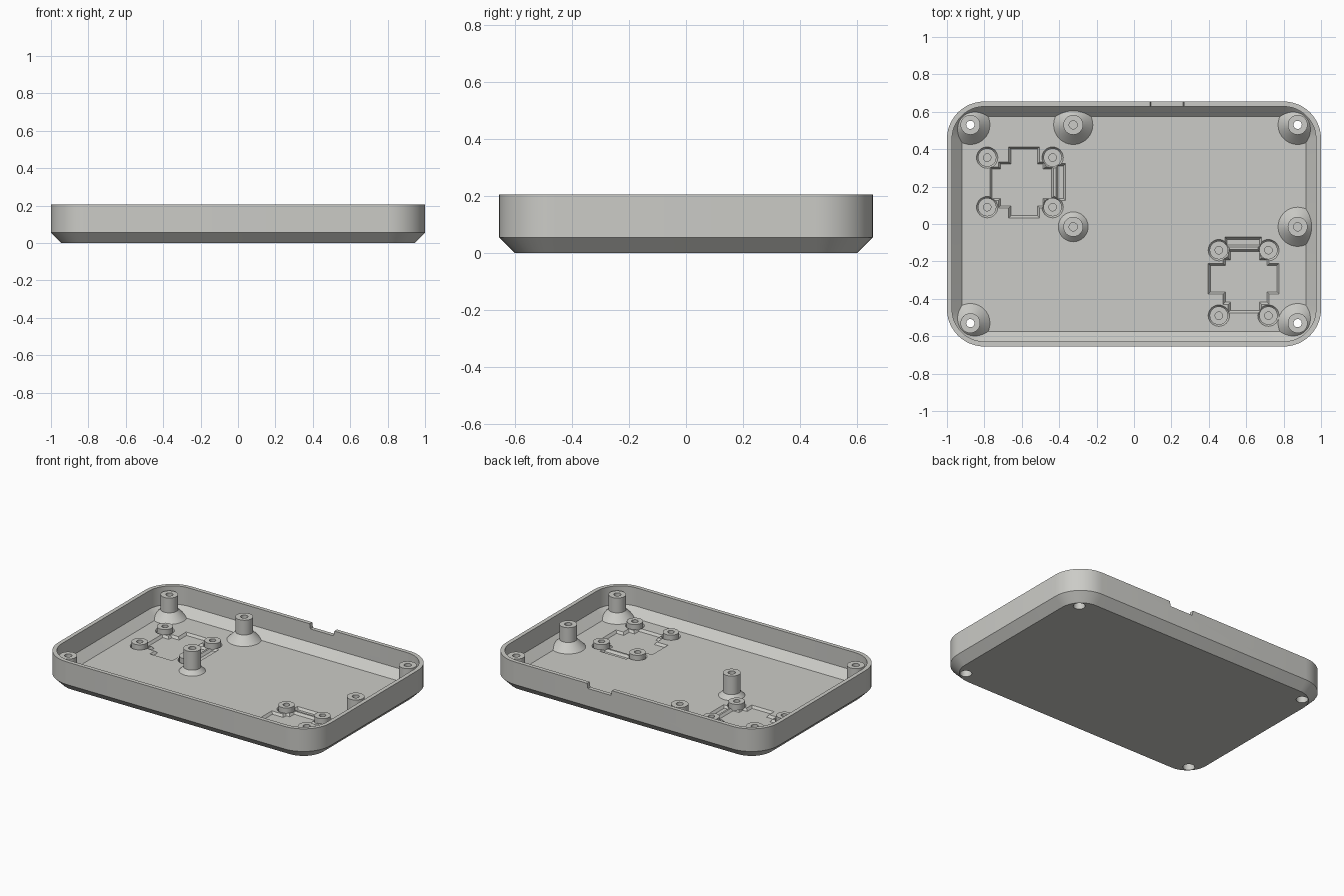
import bpy, bmesh, math
from mathutils import Matrix

if "Cube" in bpy.data.objects:
    bpy.data.objects.remove(bpy.data.objects["Cube"])

grey = bpy.data.materials.new("warm grey plastic")
grey.diffuse_color = (0.6, 0.6, 0.57, 1)
grey.use_nodes = True
grey.node_tree.nodes["Principled BSDF"].inputs["Base Color"].default_value = grey.diffuse_color

FLOOR, RIM = 0.03, 0.205
HX, HY, R = 1.0, 0.655, 0.2


def finish(name, bm):
    bmesh.ops.remove_doubles(bm, verts=bm.verts, dist=1e-5)
    bmesh.ops.recalc_face_normals(bm, faces=bm.faces)
    me = bpy.data.meshes.new(name)
    bm.to_mesh(me)
    bm.free()
    ob = bpy.data.objects.new(name, me)
    bpy.context.collection.objects.link(ob)
    me.materials.append(grey)
    return ob


def rounded_loop(bm, inset, z, n=12):
    """Ring of vertices around a rounded rectangle."""
    r, out = R - inset, []
    for k, (sx, sy) in enumerate([(1, 1), (-1, 1), (-1, -1), (1, -1)]):
        for i in range(n + 1):
            a = math.pi / 2 * (k + i / n)
            out.append(bm.verts.new((sx * (HX - R) + r * math.cos(a),
                                     sy * (HY - R) + r * math.sin(a), z)))
    return out


def loft(bm, rings):
    """Closed solid through a list of equal rings."""
    for a, b in zip(rings, rings[1:]):
        for i in range(len(a)):
            j = (i + 1) % len(a)
            bm.faces.new((a[i], a[j], b[j], b[i]))
    bm.faces.new(rings[0][::-1])
    bm.faces.new(rings[-1])


def rounded_solid(name, levels):
    bm = bmesh.new()
    loft(bm, [rounded_loop(bm, i, z) for i, z in levels])
    return finish(name, bm)


def lathe(bm, x, y, profile, n=32):
    """Turned solid; the first and last rings are capped."""
    loft(bm, [[bm.verts.new((x + r * math.cos(2 * math.pi * i / n),
                             y + r * math.sin(2 * math.pi * i / n), z))
               for i in range(n)] for r, z in profile])


def boolean(ob, tool, op):
    mod = ob.modifiers.new(op, "BOOLEAN")
    mod.object, mod.operation, mod.solver = tool, op, "EXACT"
    bpy.context.view_layer.objects.active = ob
    bpy.ops.object.modifier_apply(modifier=mod.name)


def discard(*obs):
    for ob in obs:
        bpy.data.objects.remove(ob)


# Tray shell: chamfered outside, hollow with a sloped inner foot
tray = rounded_solid("tray", [(0.055, 0), (0, 0.055), (0, RIM)])
hollow = rounded_solid("hollow", [(0.08, FLOOR), (0.027, 0.083), (0.027, 0.3)])
boolean(tray, hollow, "DIFFERENCE")

# Cable notch in the back rim
bm = bmesh.new()
loft(bm, [[bm.verts.new((x, y, z)) for x, z in
           ((0.092, 0.172), (0.262, 0.172), (0.274, 0.24), (0.08, 0.24))]
          for y in (0.58, 0.7)])
notch = finish("notch", bm)
boolean(tray, notch, "DIFFERENCE")

# Two sensor seats: the second is the first turned a quarter turn
SEATS = [Matrix.Translation((-0.61, 0.2225, 0)),
         Matrix.Translation((0.586, -0.315, 0)) @ Matrix.Rotation(math.pi / 2, 4, "Z")]
POCKETS = [(-0.06, 0.105, -0.19, 0.19), (-0.115, 0.135, -0.137, 0.11),
           (-0.16, 0.18, -0.097, 0.083), (0.192, 0.245, -0.097, 0.1)]
PEGS = [(sx * 0.175, sy * 0.1325) for sx in (1, -1) for sy in (1, -1)]
DEEP = FLOOR - 0.015


def rect_ring(bm, rect, grow, z, m):
    x0, x1, y0, y1 = rect
    return [bm.verts.new(m @ Matrix.Translation((x, y, z)).to_translation()) for x, y in
            ((x0 - grow, y0 - grow), (x1 + grow, y0 - grow),
             (x1 + grow, y1 + grow), (x0 - grow, y1 + grow))]


pegs = bmesh.new()
for m in SEATS:
    # Sloped-wall pockets sunk into the floor
    for p in POCKETS:
        bm = bmesh.new()
        loft(bm, [rect_ring(bm, p, -0.012, DEEP, m), rect_ring(bm, p, 0, FLOOR, m),
                  rect_ring(bm, p, 0, FLOOR + 0.01, m)])
        cut = finish("pocket", bm)
        boolean(tray, cut, "DIFFERENCE")
        discard(cut)
    # Short screw pegs, each in a shallow dish
    for px, py in PEGS:
        c = m @ Matrix.Translation((px, py, 0)).to_translation()
        bm = bmesh.new()
        lathe(bm, c.x, c.y, [(0.047, DEEP), (0.057, FLOOR), (0.057, FLOOR + 0.01)])
        cut = finish("dish", bm)
        boolean(tray, cut, "DIFFERENCE")
        discard(cut)
        lathe(pegs, c.x, c.y, [(0.049, DEEP - 0.005), (0.049, 0.06),
                               (0.02, 0.06), (0.02, 0.03)])
pegs = finish("sensor_pegs", pegs)

# Tall screw posts with cone feet, trimmed to stay inside the shell
CORNERS = [(sx * 0.875, sy * 0.53) for sx in (1, -1) for sy in (1, -1)]
bm = bmesh.new()
for x, y, foot in [(x, y, 0.105) for x, y in CORNERS] + [
        (-0.325, 0.53, 0.105), (0.875, -0.015, 0.105), (-0.325, -0.015, 0.08)]:
    top = FLOOR + foot - 0.053
    lathe(bm, x, y, [(foot, FLOOR - 0.01), (foot, FLOOR), (0.053, top), (0.053, 0.18),
                     (0.022, 0.18), (0.022, 0.08)])
posts = finish("screw_posts", bm)
trim = rounded_solid("trim", [(0.055, 0.01), (0.012, 0.055), (0.012, 0.25)])
boolean(posts, trim, "INTERSECT")

# Through holes with counterbores at the four corners
bm = bmesh.new()
for x, y in CORNERS:
    lathe(bm, x, y, [(0.036, -0.02), (0.036, 0.06), (0.022, 0.06), (0.022, 0.3)])
drill = finish("drill", bm)
boolean(tray, drill, "DIFFERENCE")
boolean(posts, drill, "DIFFERENCE")
discard(hollow, notch, trim, drill)

# Smooth the rounded walls, keep the edges crisp
for ob in (tray, pegs, posts):
    bpy.ops.object.select_all(action="DESELECT")
    ob.select_set(True)
    bpy.context.view_layer.objects.active = ob
    bpy.ops.object.shade_smooth_by_angle(angle=math.radians(30))
